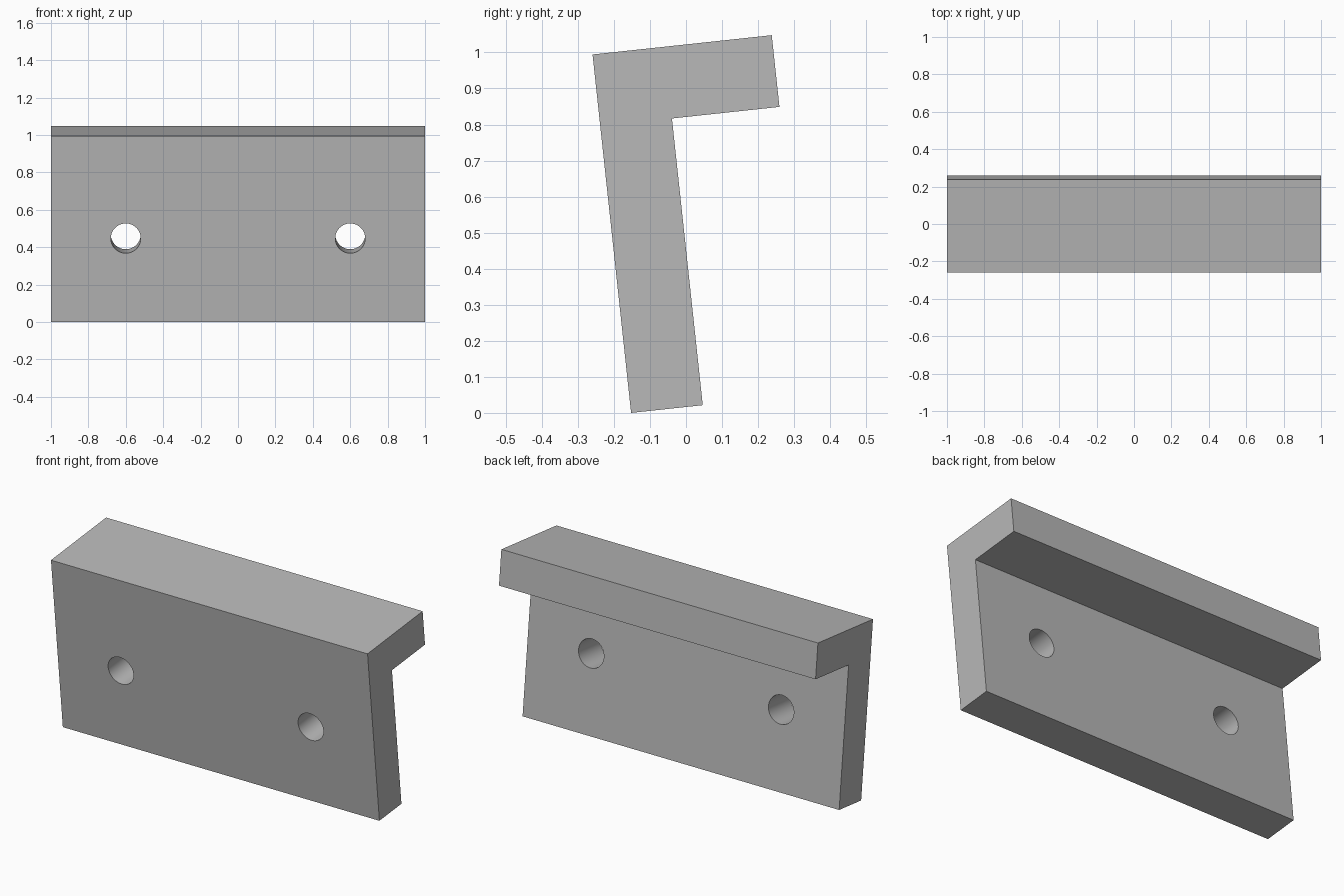
import bpy, bmesh, math
from mathutils import Matrix, Vector

cube = bpy.data.objects.get("Cube")
if cube:
    bpy.data.objects.remove(cube, do_unlink=True)

TILT = math.radians(6.14)
DEPTH, HEIGHT, THICK = 0.5, 1.0, 0.2

grey = bpy.data.materials.new("plain grey")
grey.use_nodes = True
grey.diffuse_color = (0.48, 0.48, 0.48, 1)
grey.node_tree.nodes["Principled BSDF"].inputs["Base Color"].default_value = grey.diffuse_color


def add_object(name, bm):
    bmesh.ops.recalc_face_normals(bm, faces=bm.faces)
    mesh = bpy.data.meshes.new(name)
    bm.to_mesh(mesh)
    bm.free()
    mesh.materials.append(grey)
    obj = bpy.data.objects.new(name, mesh)
    bpy.context.collection.objects.link(obj)
    return obj


# L-shaped bracket: upright plate with a lip along the top of the back
profile = [(0, 0), (THICK, 0), (THICK, HEIGHT - THICK),
           (DEPTH, HEIGHT - THICK), (DEPTH, HEIGHT), (0, HEIGHT)]
bm = bmesh.new()
face = bm.faces.new([bm.verts.new((-1, y, z)) for y, z in profile])
swept = bmesh.ops.extrude_face_region(bm, geom=[face])["geom"]
bmesh.ops.translate(bm, vec=Vector((2, 0, 0)),
                    verts=[v for v in swept if isinstance(v, bmesh.types.BMVert)])
bracket = add_object("bracket", bm)

# Two round screw holes through the plate
bm = bmesh.new()
for x in (-0.6, 0.6):
    place = Matrix.Translation((x, THICK / 2, 0.45)) @ Matrix.Rotation(math.pi / 2, 4, "X")
    bmesh.ops.create_cone(bm, cap_ends=True, segments=64, radius1=0.08,
                          radius2=0.08, depth=THICK * 2, matrix=place)
cutter = add_object("hole_cutter", bm)

cut = bracket.modifiers.new("screw_holes", "BOOLEAN")
cut.operation = "DIFFERENCE"
cut.solver = "EXACT"
cut.object = cutter
bpy.ops.object.select_all(action="DESELECT")
bracket.select_set(True)
bpy.context.view_layer.objects.active = bracket
bpy.ops.object.modifier_apply(modifier=cut.name)
bpy.data.objects.remove(cutter, do_unlink=True)

# Lean the bracket forward, then rest it on the ground and centre it
bracket.data.transform(Matrix.Rotation(TILT, 4, "X"))
ys = [v.co.y for v in bracket.data.vertices]
zs = [v.co.z for v in bracket.data.vertices]
bracket.data.transform(Matrix.Translation((0, -(min(ys) + max(ys)) / 2, -min(zs))))
bpy.ops.object.shade_smooth_by_angle(angle=math.radians(30))
